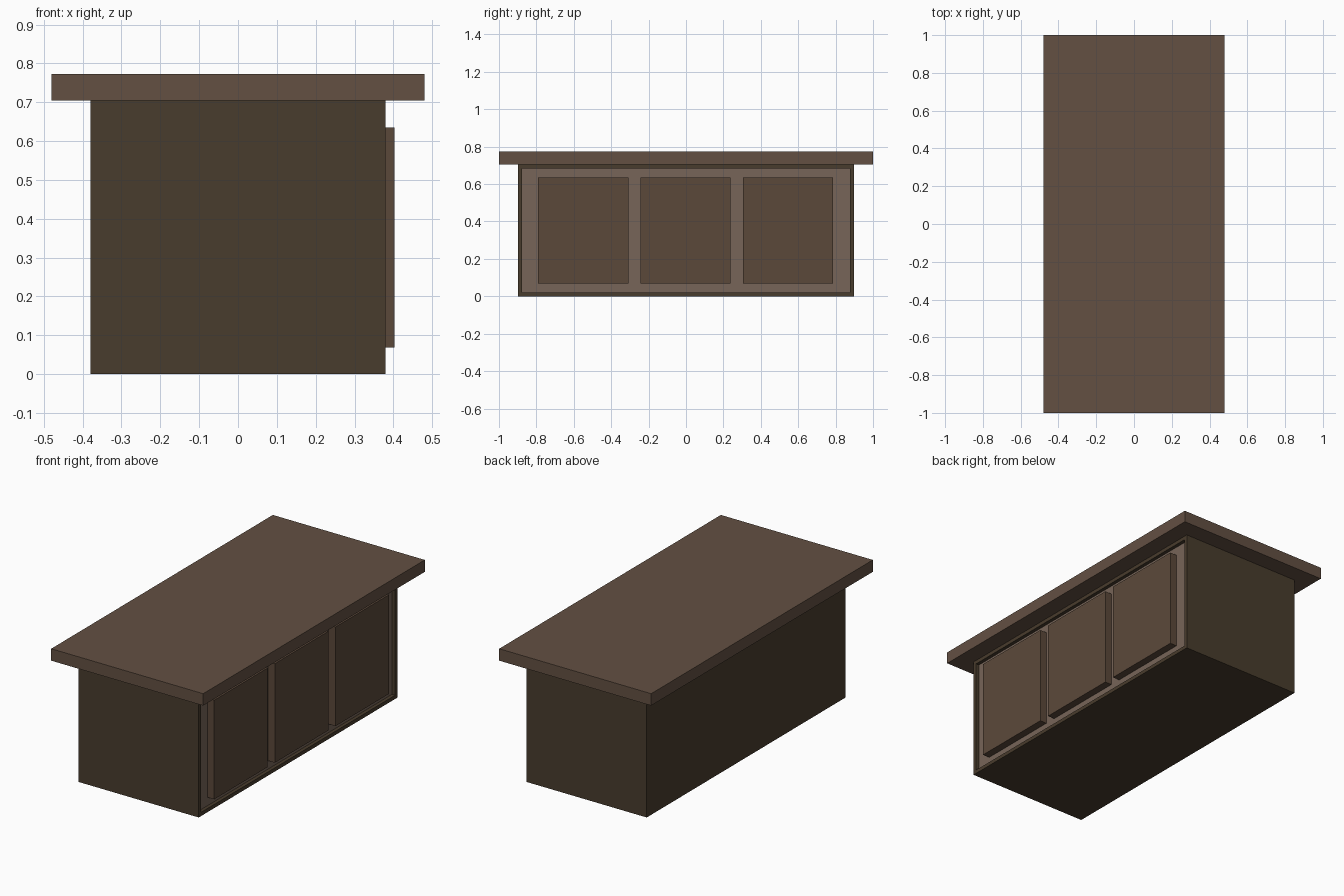
import bpy, bmesh

if "Cube" in bpy.data.objects:
    bpy.data.objects.remove(bpy.data.objects["Cube"])


def material(name, rgb):
    m = bpy.data.materials.new(name)
    m.diffuse_color = (*rgb, 1)
    m.use_nodes = True
    m.node_tree.nodes["Principled BSDF"].inputs["Base Color"].default_value = m.diffuse_color
    return m


dark_wood = material("dark_wood", (0.066, 0.045, 0.026))
top_wood = material("top_wood", (0.125, 0.080, 0.055))
door_wood = material("door_wood", (0.105, 0.066, 0.042))
panel_wood = material("panel_wood", (0.185, 0.130, 0.098))


def box(name, lo, hi, mat):
    bpy.ops.mesh.primitive_cube_add(size=1, location=[(a + b) / 2 for a, b in zip(lo, hi)])
    ob = bpy.context.object
    ob.name = name
    ob.scale = [b - a for a, b in zip(lo, hi)]
    bpy.ops.object.transform_apply(location=False, rotation=False, scale=True)
    ob.data.materials.append(mat)
    return ob


# Cabinet body, with a shallow recess in the drawer side
body = box("cabinet_body", (-0.38, -0.897, 0), (0.38, 0.897, 0.705), dark_wood)
body.data.materials.append(panel_wood)
bm = bmesh.new()
bm.from_mesh(body.data)
side = max(bm.faces, key=lambda f: f.calc_center_median().x)
bmesh.ops.inset_region(bm, faces=[side], thickness=0.03)
walls = bmesh.ops.inset_region(bm, faces=[side], thickness=0, depth=-0.02)
side.material_index = 1
bm.to_mesh(body.data)
bm.free()

# Overhanging top slab
box("table_top", (-0.48, -1, 0.705), (0.48, 1, 0.773), top_wood)

# Three door panels standing proud of the recess
for i in range(3):
    y = -0.79 + i * 0.547
    box(f"door_{i + 1}", (0.358, y, 0.069), (0.403, y + 0.482, 0.635), door_wood)
